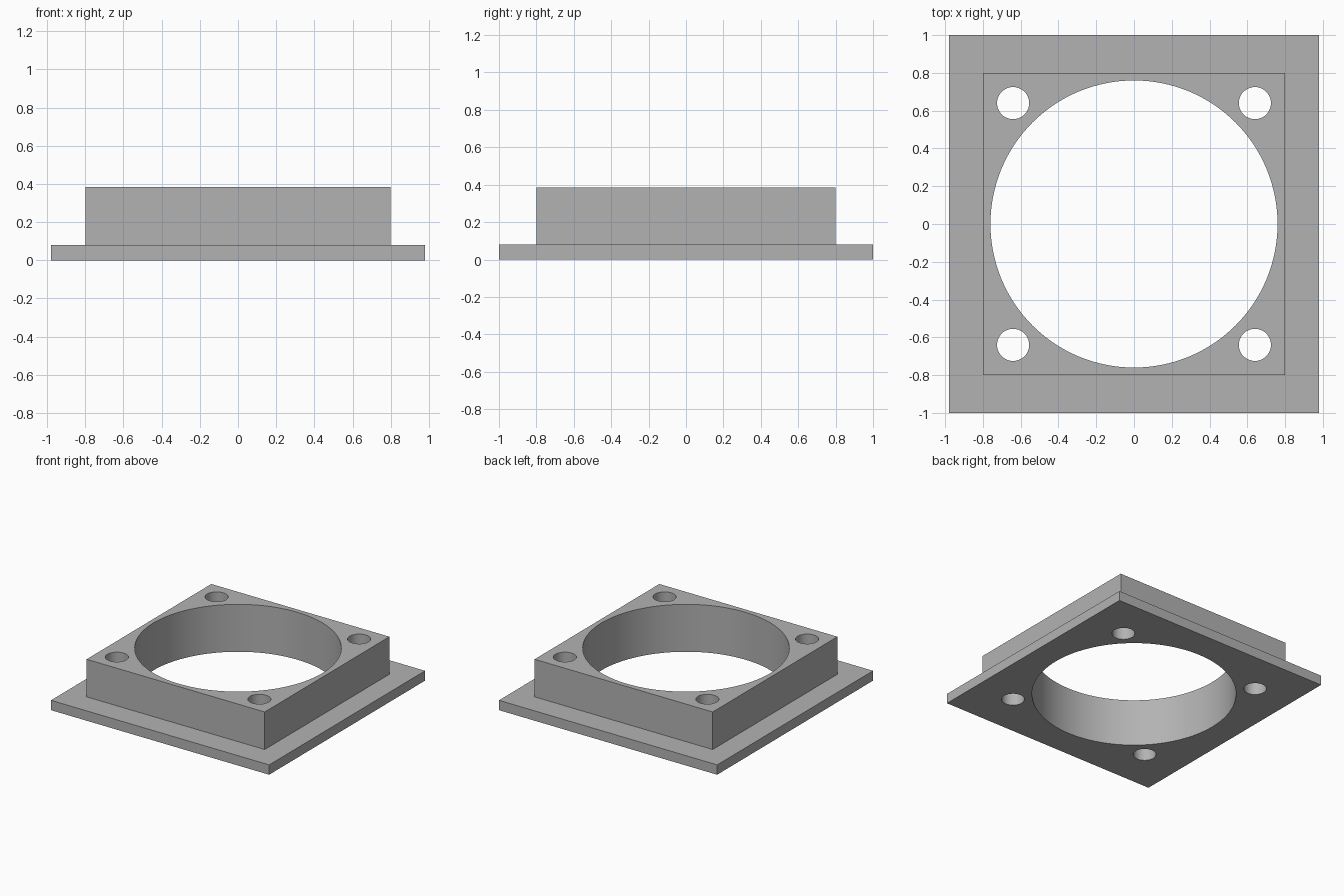
import bpy, bmesh, math

PLATE_X, PLATE_Y, PLATE_H = 0.98, 1.0, 0.08
BLOCK, TOP = 0.8, 0.385
BORE_R, BOLT_R, BOLT_POS = 0.76, 0.085, 0.64

default = bpy.data.objects.get("Cube")
if default:
    bpy.data.objects.remove(default, do_unlink=True)

grey = bpy.data.materials.new("plain grey")
grey.use_nodes = True
colour = (0.45, 0.45, 0.45, 1)
grey.diffuse_color = colour
grey.node_tree.nodes["Principled BSDF"].inputs["Base Color"].default_value = colour


def add_object(name, bm):
    mesh = bpy.data.meshes.new(name)
    bmesh.ops.recalc_face_normals(bm, faces=bm.faces)
    bm.to_mesh(mesh)
    bm.free()
    mesh.materials.append(grey)
    obj = bpy.data.objects.new(name, mesh)
    bpy.context.collection.objects.link(obj)
    return obj


# Stepped body: wide base plate with a raised square block
bm = bmesh.new()
bmesh.ops.create_cube(bm, size=2)
for v in bm.verts:
    v.co = (v.co.x * PLATE_X, v.co.y * PLATE_Y, PLATE_H if v.co.z > 0 else 0)
bm.normal_update()
top = max(bm.faces, key=lambda f: f.normal.z)
bmesh.ops.inset_region(bm, faces=[top], thickness=0.1)
for v in top.verts:
    v.co.x = math.copysign(BLOCK, v.co.x)
    v.co.y = math.copysign(BLOCK, v.co.y)
raised = bmesh.ops.extrude_face_region(bm, geom=[top])["geom"]
for v in raised:
    if isinstance(v, bmesh.types.BMVert):
        v.co.z = TOP
if top.is_valid:
    bmesh.ops.delete(bm, geom=[top], context="FACES_ONLY")
frame = add_object("mounting_frame", bm)

# Cutter: large central bore and four corner bolt holes
holes = [(0, 0, BORE_R, 128)]
holes += [(x * BOLT_POS, y * BOLT_POS, BOLT_R, 48) for x in (-1, 1) for y in (-1, 1)]
bm = bmesh.new()
for x, y, radius, sides in holes:
    made = bmesh.ops.create_cone(bm, cap_ends=True, segments=sides,
                                 radius1=radius, radius2=radius, depth=2)
    bmesh.ops.translate(bm, verts=made["verts"], vec=(x, y, 0))
cutter = add_object("hole_cutter", bm)
cutter.hide_render = True

# Cut the holes, then drop the cutter
cut = frame.modifiers.new("holes", "BOOLEAN")
cut.operation = "DIFFERENCE"
cut.solver = "EXACT"
cut.object = cutter
bpy.ops.object.select_all(action="DESELECT")
frame.select_set(True)
bpy.context.view_layer.objects.active = frame
bpy.ops.object.modifier_apply(modifier=cut.name)
bpy.data.objects.remove(cutter, do_unlink=True)

# Smooth round walls, crisp edges
bpy.ops.object.shade_smooth_by_angle(angle=math.radians(30))
